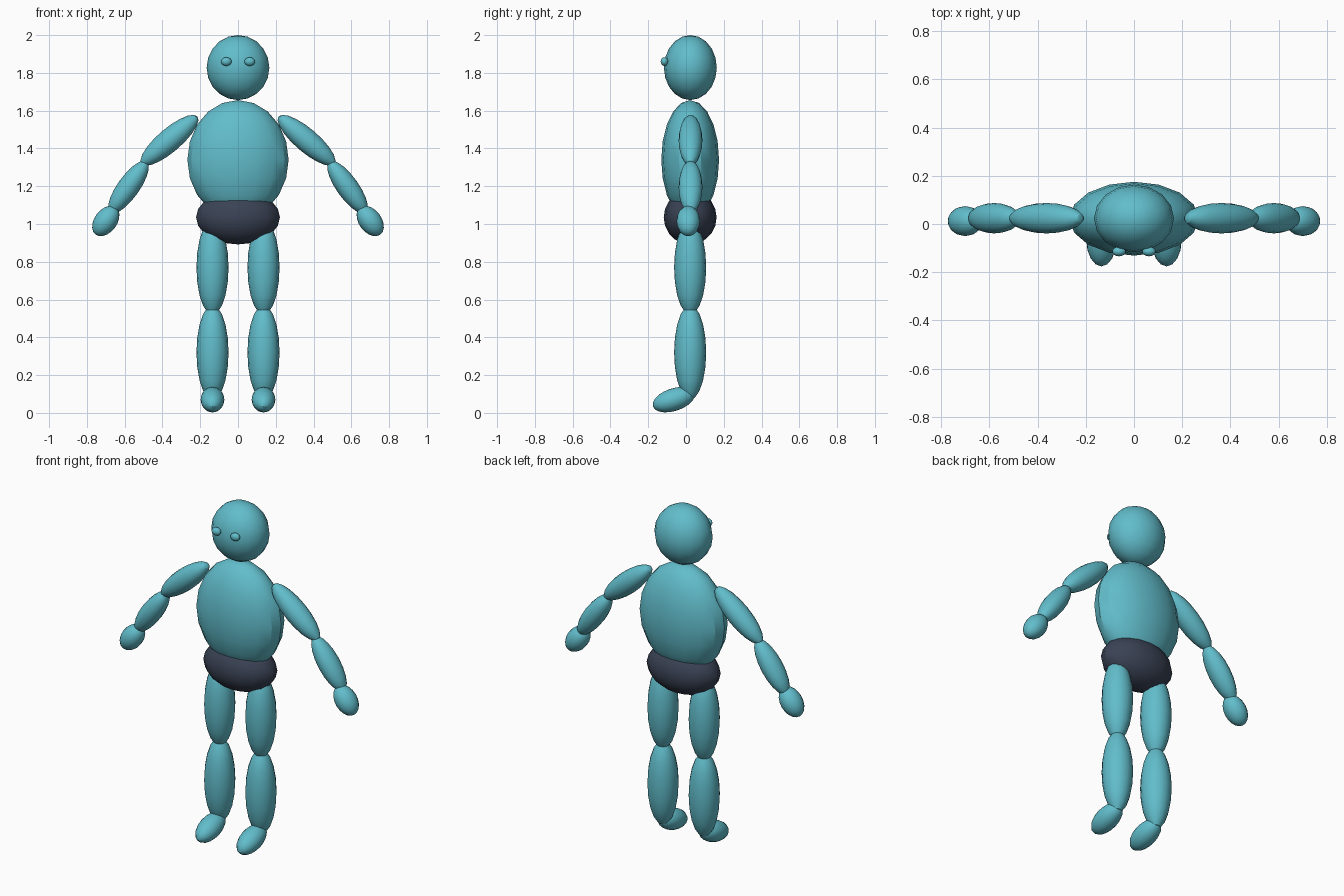
import bpy
from math import radians

default = bpy.data.objects.get("Cube")
if default:
    bpy.data.objects.remove(default, do_unlink=True)


def material(name, rgb):
    mat = bpy.data.materials.new(name)
    mat.use_nodes = True
    color = (*rgb, 1.0)
    mat.diffuse_color = color
    mat.node_tree.nodes["Principled BSDF"].inputs["Base Color"].default_value = color
    return mat


TEAL = material("teal skin", (0.12, 0.51, 0.60))
NAVY = material("dark navy", (0.042, 0.055, 0.09))


def ellipsoid(name, center, radii, mat=TEAL, tilt_x=0, tilt_y=0):
    """Low-poly ellipsoid with its radii baked into the mesh."""
    bpy.ops.mesh.primitive_uv_sphere_add(segments=16, ring_count=10, radius=1)
    obj = bpy.context.object
    obj.name = name
    obj.scale = radii
    obj.rotation_euler = (radians(tilt_x), radians(tilt_y), 0)
    obj.location = center
    bpy.ops.object.transform_apply(location=False, rotation=False, scale=True)
    obj.data.materials.append(mat)
    bpy.ops.object.shade_smooth_by_angle(angle=radians(30))
    return obj


# Head, torso and shorts
ellipsoid("head", (0, 0.023, 1.828), (0.166, 0.14, 0.172))
ellipsoid("torso", (0, 0.022, 1.34), (0.268, 0.153, 0.316))
ellipsoid("shorts", (0, 0.022, 1.035), (0.222, 0.14, 0.143), NAVY)

# Paired parts
for side, s in (("left", 1), ("right", -1)):
    ellipsoid(side + "_eye", (s * 0.062, -0.114, 1.86), (0.028, 0.02, 0.023))

    # Arm, swinging outward and down
    ellipsoid(side + "_upper_arm", (s * 0.363, 0.024, 1.443),
              (0.062, 0.063, 0.195), tilt_y=-s * 49.5)
    ellipsoid(side + "_forearm", (s * 0.58, 0.024, 1.195),
              (0.058, 0.063, 0.168), tilt_y=-s * 35.5)
    ellipsoid(side + "_hand", (s * 0.7, 0.012, 1.016),
              (0.06, 0.062, 0.09), tilt_y=-s * 37)

    # Leg
    ellipsoid(side + "_thigh", (s * 0.135, 0.022, 0.77), (0.085, 0.085, 0.25))
    ellipsoid(side + "_shin", (s * 0.135, 0.022, 0.32), (0.085, 0.085, 0.25))
    ellipsoid(side + "_foot", (s * 0.135, -0.065, 0.07),
              (0.063, 0.116, 0.06), tilt_x=18)
